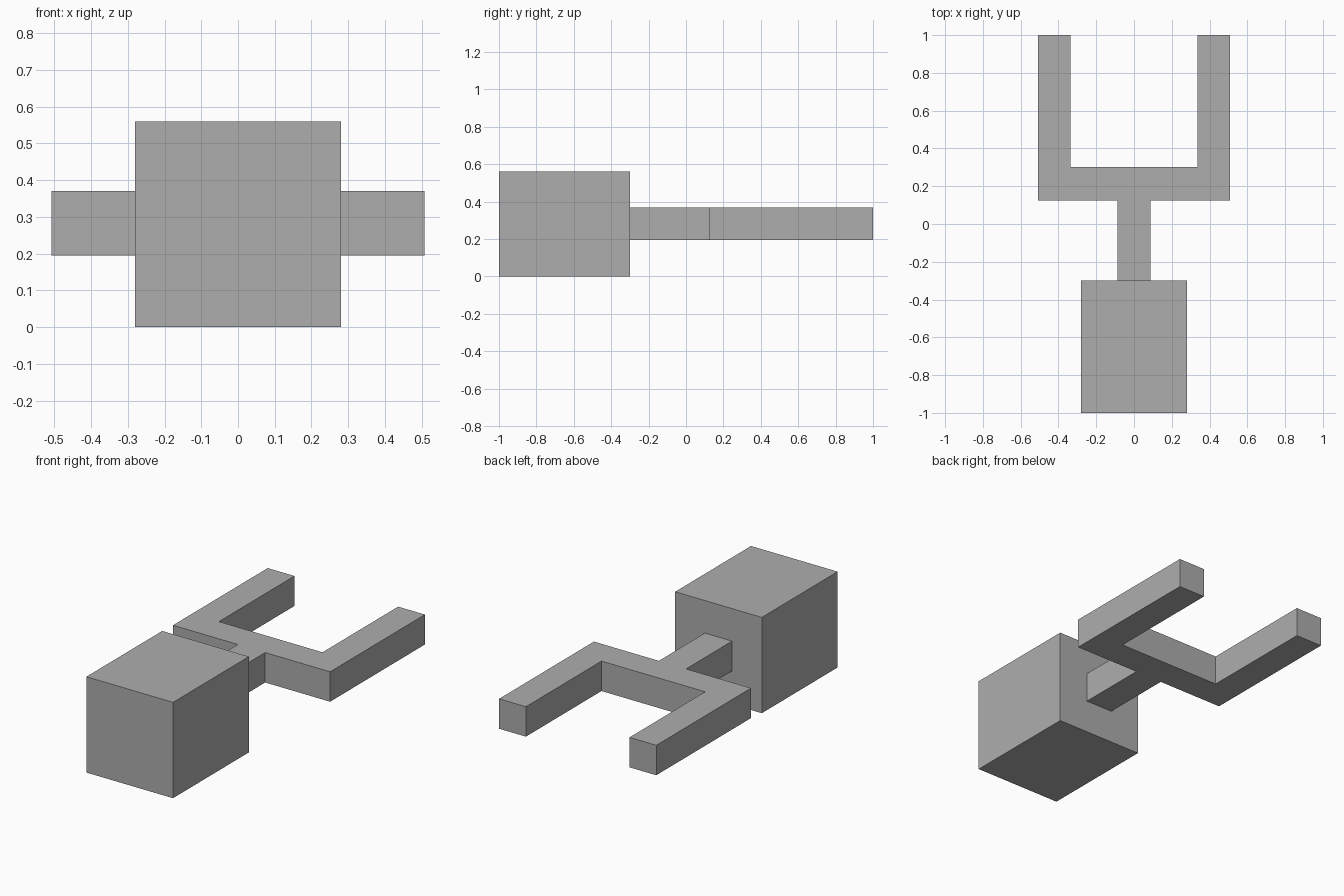
import bpy
import bmesh

cube = bpy.data.objects.get("Cube")
if cube:
    bpy.data.objects.remove(cube, do_unlink=True)

# Single plain grey
GREY = (0.42, 0.42, 0.42, 1.0)
grey = bpy.data.materials.new("plain grey")
grey.use_nodes = True
grey.diffuse_color = GREY
bsdf = next(n for n in grey.node_tree.nodes if n.type == "BSDF_PRINCIPLED")
bsdf.inputs["Base Color"].default_value = GREY


def extrude_outline(name, half_outline, bottom, top):
    """Mirror the +x half of an outline and extrude it upwards."""
    outline = half_outline + [(-x, y) for x, y in reversed(half_outline)]
    bm = bmesh.new()
    face = bm.faces.new([bm.verts.new((x, y, bottom)) for x, y in outline])
    result = bmesh.ops.extrude_face_region(bm, geom=[face])
    raised = [v for v in result["geom"] if isinstance(v, bmesh.types.BMVert)]
    bmesh.ops.translate(bm, verts=raised, vec=(0, 0, top - bottom))
    bmesh.ops.recalc_face_normals(bm, faces=bm.faces)
    mesh = bpy.data.meshes.new(name)
    bm.to_mesh(mesh)
    bm.free()
    mesh.materials.append(grey)
    obj = bpy.data.objects.new(name, mesh)
    bpy.context.collection.objects.link(obj)
    return obj


# Block at the front
extrude_outline("front_block", [(0.28, -1.0), (0.28, -0.3)], 0.0, 0.56)

# Stem, crossbar and two prongs in one piece
extrude_outline("two_pronged_fork",
                [(0.088, -0.3), (0.088, 0.125), (0.508, 0.125),
                 (0.508, 1.0), (0.335, 1.0), (0.335, 0.302)],
                0.195, 0.37)
